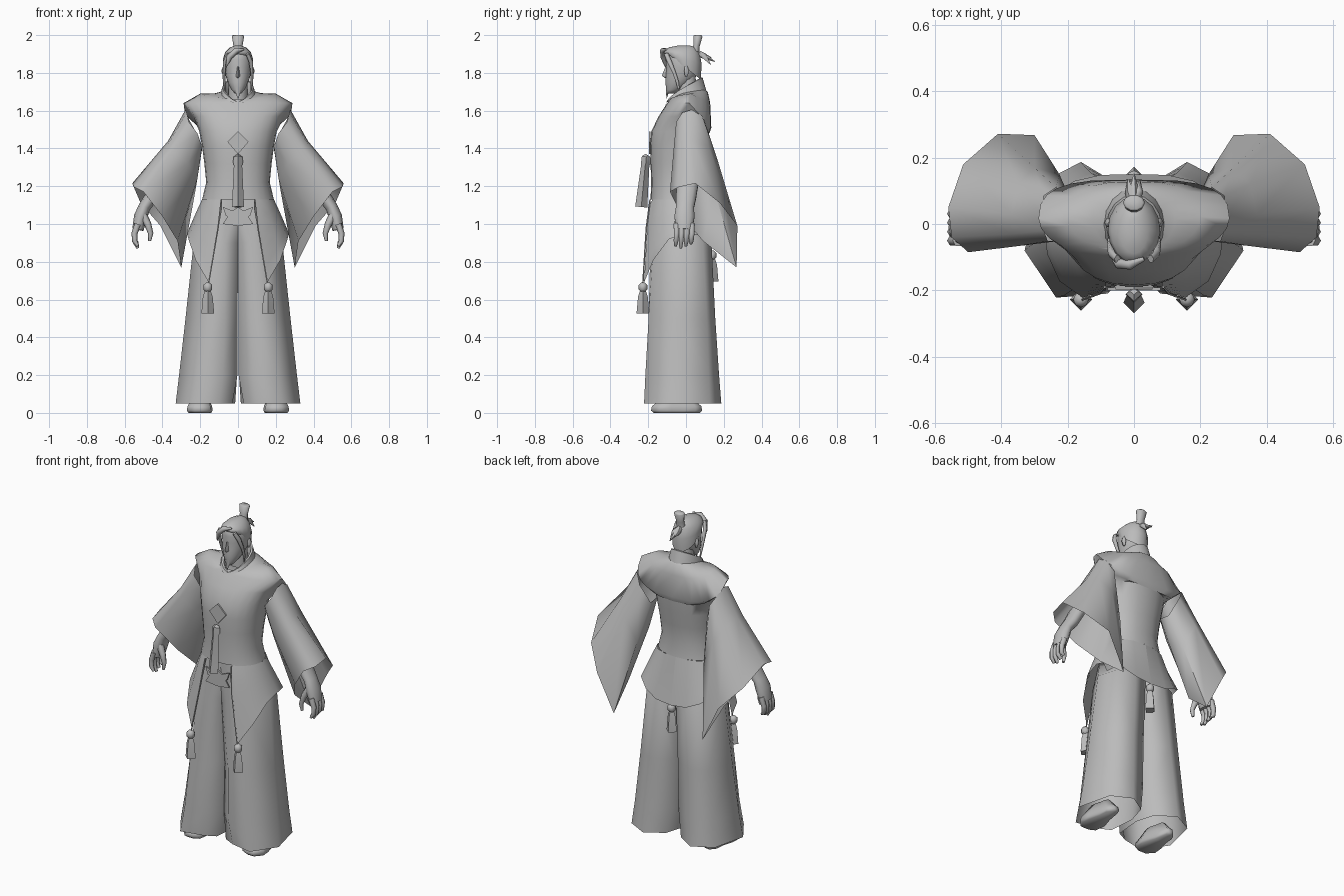
import bpy, bmesh, math
from mathutils import Vector

grey = bpy.data.materials.new("cloth_grey")
grey.diffuse_color = (0.5, 0.5, 0.5, 1)


def finish(name, bm, mirror=False, angle=40):
    bmesh.ops.recalc_face_normals(bm, faces=bm.faces)
    me = bpy.data.meshes.new(name)
    bm.to_mesh(me)
    bm.free()
    me.materials.append(grey)
    me.shade_smooth()
    me.set_sharp_from_angle(angle=math.radians(angle))
    ob = bpy.data.objects.new(name, me)
    bpy.context.collection.objects.link(ob)
    if mirror:
        ob.modifiers.new("mirror", 'MIRROR').use_mirror_merge = False
    return ob


def loft(name, rings, closed=True, caps=(False, False), mirror=False, angle=60):
    """Skin a list of rings that have equal point counts."""
    bm = bmesh.new()
    vs = [[bm.verts.new(p) for p in r] for r in rings]
    n = len(rings[0])
    for a, b in zip(vs, vs[1:]):
        for i in range(n if closed else n - 1):
            j = (i + 1) % n
            bm.faces.new((a[i], a[j], b[j], b[i]))
    for flag, ring in zip(caps, (vs[0], vs[-1])):
        if flag:
            bm.faces.new(ring)
    return finish(name, bm, mirror, angle)


def oval(z, hw, yf, yb, n=24, tilt=0.0, power=1.0, back=1.0, drop=0.0, vee=0.0):
    """Oval ring. tilt raises the back, back<1 squares the rear half,
    drop lowers the rear half, vee lowers the front to a point."""
    c, h, out = (yf + yb) / 2, (yb - yf) / 2, []
    for i in range(n):
        t = 2 * math.pi * i / n
        s, k = math.sin(t), math.cos(t)
        p = power if k > 0 else power * back
        x = math.copysign(abs(s) ** p, s)
        q = k if k > 0 else -abs(k) ** back
        zz = z - tilt * k - drop * max(0, -q) - vee * (1 - abs(s)) * (k > 0)
        out.append((hw * x, c - h * q, zz))
    return out


def tube(name, pts, radii, sides=6, mirror=False, flat=1.0, angle=70):
    """Tapered tube through points; flat scales its depth."""
    pts, rings = [Vector(p) for p in pts], []
    for i, p in enumerate(pts):
        d = (pts[min(i + 1, len(pts) - 1)] - pts[max(i - 1, 0)]).normalized()
        u = d.cross(Vector((0, 1, 0))).normalized()
        w = d.cross(u)
        rings.append([p + radii[i] * (u * math.cos(2 * math.pi * k / sides)
                                      + w * flat * math.sin(2 * math.pi * k / sides))
                      for k in range(sides)])
    return loft(name, rings, caps=(True, True), mirror=mirror, angle=angle)


def plate(name, outline, y, depth=0.008, mirror=False):
    rings = [[(x, y + dy, z) for x, z in outline] for dy in (0, depth)]
    return loft(name, rings, caps=(True, True), mirror=mirror)


# Jacket body; the shoulder yoke flares to wings and hangs lower at the back
loft("jacket_body", [oval(z, hw, yf, yb, power=.85) for z, hw, yf, yb in (
    (1.13, .19, -.188, .10), (1.22, .168, -.184, .09), (1.32, .178, -.188, .10),
    (1.41, .19, -.19, .115), (1.49, .205, -.184, .122))]
    + [oval(1.57, .235, -.145, .124, power=.85, back=.8, drop=.09),
       oval(1.64, .288, -.10, .134, power=.8, back=.75, drop=.13),
       oval(1.69, .20, -.085, .128, power=.85, tilt=.012, back=.85, drop=.06, vee=.02),
       oval(1.69, .125, -.085, .115, tilt=.01, vee=.03),
       oval(1.70, .08, -.08, .095, tilt=.015, vee=.04)], angle=75)

# Jacket skirt: open at the front, long front points, rounded back hem
hem = [(.085, 1.08), (.155, .69), (.225, .81), (.262, .92), (.27, .95), (.245, .94),
       (.18, .90), (.10, .865), (0, .855)]
hem_y = [-.20, -.222, -.172, -.09, 0, .085, .13, .148, .15]
top = [(.085, -.176), (.115, -.164), (.15, -.138), (.178, -.085), (.19, -.04),
       (.18, .02), (.14, .068), (.08, .092), (0, .10)]
skirt = []
for k in range(6):
    f = k / 5
    row = []
    for (tx, ty), (hx, hz), hy in zip(top, hem, hem_y):
        g = f ** (.75 if hy < 0 else 1)
        row.append((tx + (hx - tx) * f ** .95, ty + (hy - ty) * g, 1.13 + (hz - 1.13) * f))
    skirt.append(row)
loft("jacket_skirt", skirt, closed=False, mirror=True, angle=75)

# Wide pleated trousers, the waist higher in front
legs = [
    (1.13, [(0, -.168), (.07, -.17), (.12, -.145), (.17, -.03), (.16, .06), (.08, .10), (0, .10), (0, 0)]),
    (.90, [(0, -.16), (.07, -.188), (.155, -.172), (.235, -.03), (.20, .09), (.10, .135), (.005, .105), (.002, 0)]),
    (.50, [(.002, -.13), (.07, -.195), (.185, -.198), (.278, -.05), (.23, .11), (.13, .155), (.015, .10), (.004, 0)]),
    (.20, [(.003, -.14), (.08, -.21), (.21, -.215), (.312, -.065), (.26, .12), (.15, .175), (.02, .10), (.005, 0)]),
    (.05, [(.03, -.16), (.10, -.195), (.235, -.222), (.33, -.08), (.28, .125), (.16, .187), (.05, .12), (.015, 0)])]
loft("trouser_legs", [[(x, y, z if z < 1 or y < -.1 else .96) for x, y in pts] for z, pts in legs],
     mirror=True, angle=75)

# Shoes
loft("shoes", [[(.195 + x * s, -.04 + y * s, z) for x, y in (
    (-.05, -.125), (-.01, -.145), (.035, -.145), (.075, -.10), (.07, -.04), (.05, .03), (.045, .09),
    (.015, .125), (-.02, .12), (-.035, .03), (-.06, -.05))]
    for z, s in ((0, .9), (.012, 1), (.035, .97), (.055, .8), (.10, .5))],
    caps=(True, True), mirror=True, angle=80)

# Hanging sleeves
loft("sleeves", [
    [(.26, -.052, 1.54), (.272, -.02, 1.59), (.278, .03, 1.605), (.272, .085, 1.575),
     (.235, .11, 1.51), (.19, .07, 1.40), (.19, 0, 1.41), (.215, -.05, 1.48)],
    [(.345, -.066, 1.39), (.365, -.03, 1.43), (.37, .03, 1.44), (.35, .12, 1.41),
     (.30, .17, 1.33), (.225, .15, 1.18), (.215, .045, 1.24), (.265, -.04, 1.32)],
    [(.50, -.085, 1.17), (.55, -.04, 1.195), (.56, .05, 1.215), (.515, .18, 1.11),
     (.41, .272, .99), (.30, .268, .77), (.32, .09, .91), (.40, -.02, 1.04)]],
    mirror=True, angle=75)

# Forearms with palms, fingers and thumbs
tube("forearms", [(.42, .01, 1.22), (.46, 0, 1.14), (.495, -.005, 1.09), (.515, -.008, 1.04),
                  (.53, -.01, .97)], [.038, .036, .032, .036, .03], 10, True, 1.55)
for i in range(4):
    y = -.05 + .027 * i
    low = .872 + .012 * abs(i - 1)
    tube(f"finger_{i + 1}", [(.53, y, 1.0), (.548, y, .95), (.547, y - .003, .91),
                             (.53, y - .005, low)], [.018, .016, .014, .008], 6, True)
tube("thumbs", [(.51, -.03, 1.06), (.478, -.045, 1.0), (.462, -.05, .95), (.468, -.05, .91)],
     [.024, .019, .014, .008], 6, True)

# Crossed collar, high at the nape and pointed at the front
loft("collar", [oval(1.68, .095, -.112, .112, 16, .01, vee=.04),
                oval(1.725, .083, -.102, .088, 16, .05, vee=.03),
                oval(1.725, .072, -.09, .078, 16, .05, vee=.03),
                oval(1.67, .06, -.08, .06, 16, .03)], angle=45)
tube("neck", [(0, .01, 1.66), (0, .005, 1.78)], [.052, .048], 10)

# Head with nose, pointed beard and ears
loft("head", [oval(*r, n=16) for r in (
    (1.69, .016, -.10, -.06), (1.71, .034, -.106, -.03), (1.75, .055, -.108, .03),
    (1.79, .067, -.108, .06), (1.83, .073, -.104, .072), (1.87, .075, -.108, .075),
    (1.91, .064, -.10, .065), (1.935, .035, -.07, .04))], caps=(True, True), angle=80)
loft("nose", [[(-.005, -.10, 1.835), (.005, -.10, 1.835), (0, -.108, 1.835)],
              [(-.014, -.10, 1.782), (.014, -.10, 1.782), (0, -.128, 1.785)],
              [(-.008, -.10, 1.772), (.008, -.10, 1.772), (0, -.110, 1.772)]],
     caps=(True, True))
tube("beard", [(0, -.095, 1.725), (0, -.098, 1.70), (0, -.103, 1.665)], [.022, .014, .002], 6, flat=.6)
tube("ears", [(.073, 0, 1.835), (.077, .004, 1.81), (.071, 0, 1.78)], [.006, .012, .005], 6, True, 1.3)

# Hair cap, swept locks, topknot and tail
loft("hair_cap", [oval(*r, n=16, tilt=t) for *r, t in (
    (1.83, .076, -.09, .078, -.065), (1.875, .079, -.118, .083, -.03),
    (1.91, .068, -.116, .073, -.008), (1.935, .042, -.09, .053, 0),
    (1.945, .015, -.04, .02, 0))], caps=(False, True), angle=80)
tube("side_locks", [(.05, -.105, 1.90), (.068, -.088, 1.86), (.074, -.062, 1.80),
                    (.073, -.045, 1.75), (.068, -.035, 1.69)],
     [.010, .011, .008, .007, .002], 6, True, 1.3)
tube("forelock", [(.03, -.105, 1.925), (-.01, -.122, 1.918), (-.045, -.12, 1.885),
                  (-.064, -.108, 1.83)], [.006, .015, .016, .003], 8)
tube("topknot", [(0, .05, 1.915), (0, .056, 1.945), (0, .064, 1.995), (0, .064, 2.0)],
     [.028, .024, .033, .026], 10, flat=.75)
for i, (x, y, z) in enumerate(((0, .152, 1.86), (.018, .13, 1.845), (-.018, .135, 1.88))):
    tube(f"tail_strand_{i + 1}", [(0, .055, 1.91), (x * .7, .095, 1.89), (x, y, z)],
         [.014, .016, .002], 5)


# Hanging tassels: ball knot and flared four-sided skirt
def tassel(name, x, y, z, mirror):
    tube(name + "_knot", [(x, y, z + .025), (x, y, z + .012), (x, y, z - .012), (x, y, z - .025)],
         [.009, .023, .023, .01], 8, mirror)
    tube(name + "_skirt", [(x, y, z - .015), (x, y, z - .05), (x, y, z - .14)],
         [.014, .026, .034], 4, mirror, angle=30)


tassel("front_tassel", .16, -.228, .665, True)
tassel("back_tassel", 0, .138, .835, False)
tube("front_cords", [(.088, -.19, 1.13), (.105, -.21, .98), (.155, -.228, .69)],
     [.004] * 3, 5, True)

# Central hanging ornament, chest diamond and waist bow
tube("center_ornament", [(0, -.203, 1.365), (0, -.21, 1.355), (0, -.212, 1.325), (0, -.216, 1.31),
                         (0, -.237, 1.09)], [.012, .024, .026, .022, .032], 4, angle=30)
plate("chest_diamond", [(0, 1.37), (.056, 1.435), (.012, 1.48), (0, 1.49), (-.012, 1.48),
                        (-.056, 1.435)], -.197)
plate("waist_bow", [(0, 1.09), (.03, 1.07), (.08, 1.09), (.065, 1.045), (.055, 1.04), (.08, 1.0),
                    (0, .99), (-.08, 1.0), (-.055, 1.04), (-.065, 1.045), (-.08, 1.09),
                    (-.03, 1.07)], -.2)
